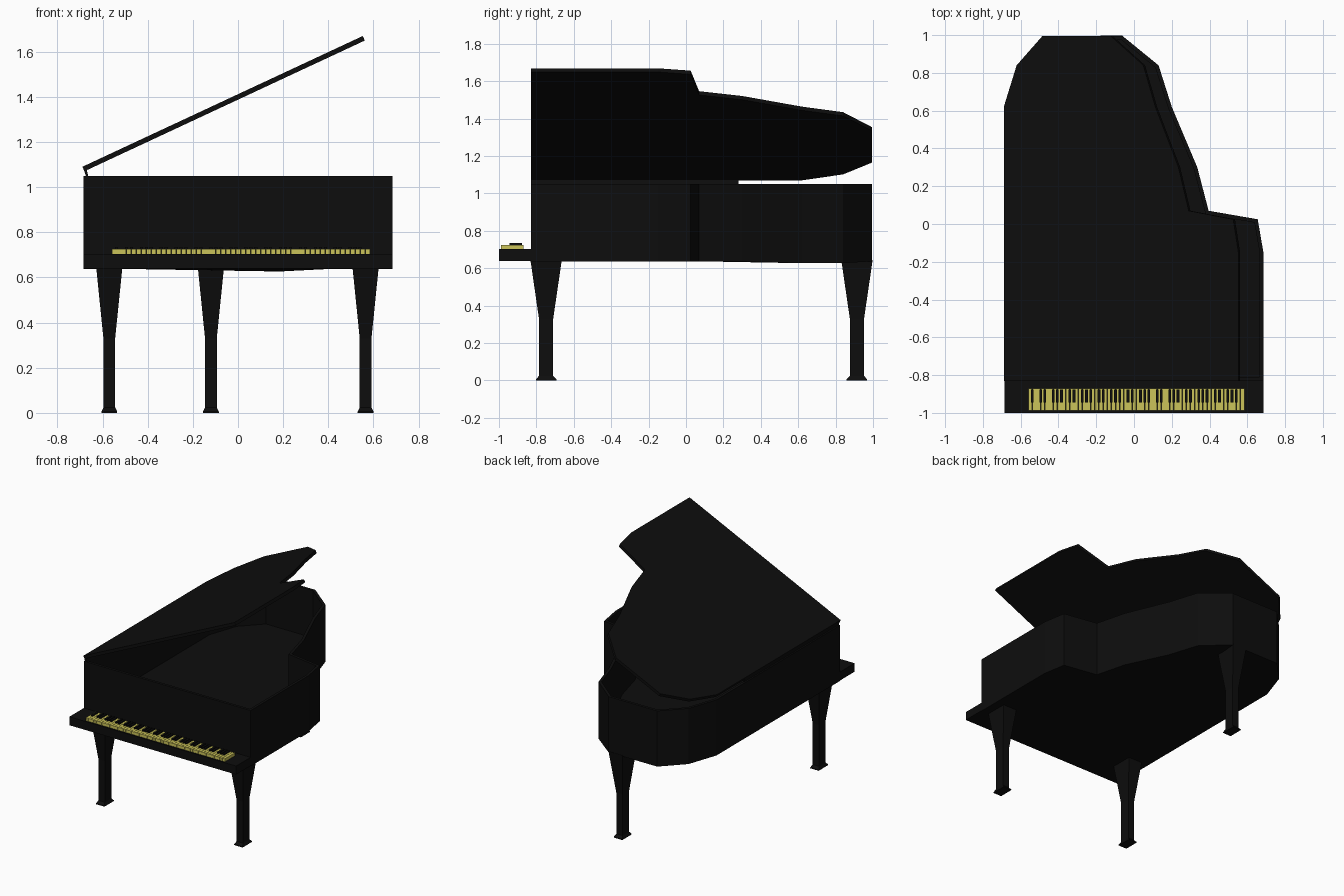
import bpy, bmesh, math
from mathutils import Vector, Matrix

if "Cube" in bpy.data.objects:
    bpy.data.objects.remove(bpy.data.objects["Cube"])


def material(name, rgb):
    m = bpy.data.materials.new(name)
    m.diffuse_color = (*rgb, 1)
    m.use_nodes = True
    m.node_tree.nodes["Principled BSDF"].inputs["Base Color"].default_value = m.diffuse_color
    return m


BLACK = material("black lacquer", (0.004, 0.004, 0.004))
IVORY = material("yellowed ivory", (0.60, 0.55, 0.10))


def finish(name, bm, mat):
    bmesh.ops.recalc_face_normals(bm, faces=bm.faces)
    me = bpy.data.meshes.new(name)
    bm.to_mesh(me)
    bm.free()
    me.materials.append(mat)
    ob = bpy.data.objects.new(name, me)
    bpy.context.collection.objects.link(ob)
    return ob


def loft(bm, rings, caps=True):
    """Skin a list of rings of points, closing both ends."""
    vs = [[bm.verts.new(p) for p in r] for r in rings]
    n = len(vs[0])
    for a, b in zip(vs, vs[1:]):
        for i in range(n):
            j = (i + 1) % n
            bm.faces.new((a[i], a[j], b[j], b[i]))
    if caps:
        bm.faces.new(vs[0])
        bm.faces.new(vs[-1])


def rect(cx, cy, hx, hy, z):
    return [(cx + sx * hx, cy + sy * hy, z) for sx, sy in ((-1, -1), (1, -1), (1, 1), (-1, 1))]


def box(bm, x0, x1, y0, y1, z0, z1):
    c = ((x0 + x1) / 2, (y0 + y1) / 2, (x1 - x0) / 2, (y1 - y0) / 2)
    loft(bm, [rect(*c, z0), rect(*c, z1)])


def inset(pts, d):
    """Mitred inward offset of a counter-clockwise outline."""
    out = []
    for i, p in enumerate(pts):
        a, b, c = Vector(pts[i - 1]), Vector(p), Vector(pts[(i + 1) % len(pts)])
        n1 = Vector((a.y - b.y, b.x - a.x)).normalized()
        n2 = Vector((b.y - c.y, c.x - b.x)).normalized()
        out.append(tuple(b + (n1 + n2) * d / (1 + n1.dot(n2))))
    return out


# Plan outline shared by the case and the lid
OUTLINE = [(-0.685, -0.83), (0.685, -0.83), (0.685, -0.15), (0.655, 0.025),
           (0.395, 0.07), (0.335, 0.30), (0.20, 0.62), (0.13, 0.84),
           (-0.06, 0.995), (-0.46, 0.995), (-0.61, 0.84), (-0.685, 0.62)]

# Case: open tub with thin walls, its underside sagging a little at the curved side
inner = inset(OUTLINE, 0.02)
bm = bmesh.new()
loft(bm, [[(x, y, 0.627 if y > 0.5 and x > 0 else 0.637) for x, y in OUTLINE],
          [(x, y, 1.05) for x, y in OUTLINE],
          [(x, y, 1.05) for x, y in inner],
          [(x, y, 0.70) for x, y in inner]])
finish("case", bm, BLACK)

# Lid: same outline, hinged open along the straight left side
bm = bmesh.new()
loft(bm, [[(x + 0.685, y, z) for x, y in OUTLINE] for z in (0, 0.022)])
bm.transform(Matrix.Translation((-0.68, 0, 1.07)) @ Matrix.Rotation(-math.radians(25), 4, 'Y'))
finish("lid", bm, BLACK)

# Hinge strip between case and lid
bm = bmesh.new()
loft(bm, [[(-0.685, y, 1.085), (-0.672, y, 1.045), (-0.662, y, 1.045), (-0.672, y, 1.085)]
          for y in (-0.83, 0.28)])
finish("hinge_strip", bm, BLACK)

# Key bed
bm = bmesh.new()
box(bm, -0.685, 0.685, -1.0, -0.82, 0.64, 0.703)
finish("key_bed", bm, BLACK)

# Keyboard: 52 long keys, raised short keys in the usual groups of two and three
X0, X1, COUNT = -0.56, 0.585, 52
step = (X1 - X0) / COUNT
long_keys, short_keys = bmesh.new(), bmesh.new()
for i in range(COUNT):
    x = X0 + i * step
    box(long_keys, x + 0.001, x + step - 0.001, -0.988, -0.87, 0.70, 0.725)
    if i % 7 in (0, 2, 3, 5, 6) and i < COUNT - 1:
        box(short_keys, x + step - 0.007, x + step + 0.007, -0.945, -0.876, 0.715, 0.735)
finish("long_keys", long_keys, IVORY)
finish("short_keys", short_keys, BLACK)

# Legs: tapered upper, straight shaft, small flared foot
PROFILE = [(0.035, 0.055, 0.0), (0.035, 0.055, 0.006), (0.026, 0.038, 0.024),
           (0.026, 0.038, 0.33), (0.058, 0.084, 0.645)]
for name, cx, cy in (("front_left_leg", -0.57, -0.748),
                     ("front_right_leg", 0.565, -0.748),
                     ("rear_leg", -0.12, 0.914)):
    bm = bmesh.new()
    loft(bm, [rect(cx, cy, hx, hy, z) for hx, hy, z in PROFILE])
    finish(name, bm, BLACK)
